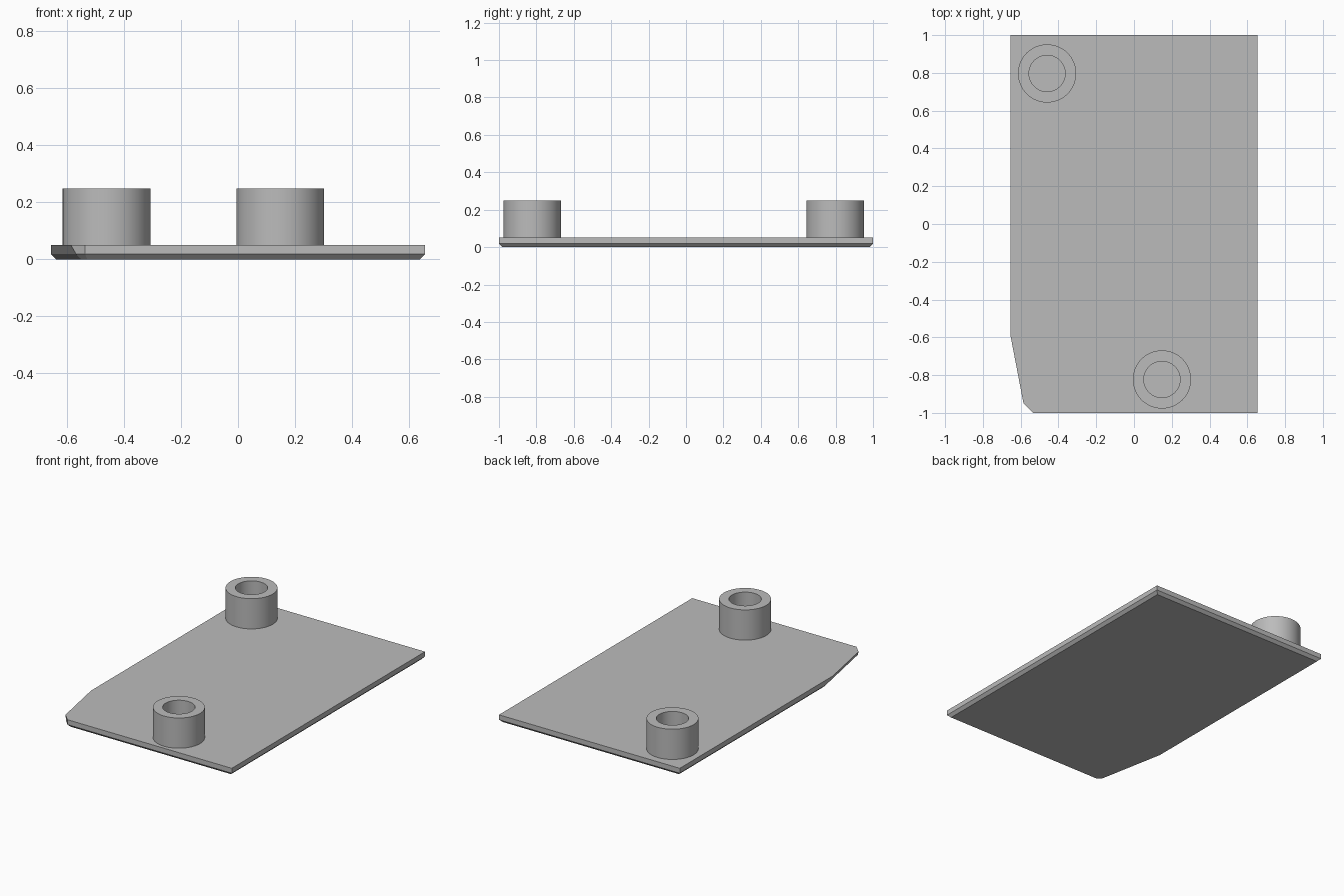
import bpy
import bmesh
import math

cube = bpy.data.objects.get("Cube")
if cube:
    bpy.data.objects.remove(cube, do_unlink=True)

grey = bpy.data.materials.new("light grey plastic")
grey.use_nodes = True
grey.diffuse_color = (0.5, 0.5, 0.5, 1)
grey.node_tree.nodes["Principled BSDF"].inputs["Base Color"].default_value = (0.5, 0.5, 0.5, 1)


def loft(name, rings, cap=True, location=(0, 0, 0)):
    """Join rings of points with quads; cap both ends or close onto the first ring."""
    bm = bmesh.new()
    loops = [[bm.verts.new(p) for p in ring] for ring in rings]
    count = len(loops[0])
    pairs = list(zip(loops, loops[1:]))
    if not cap:
        pairs.append((loops[-1], loops[0]))
    for low, high in pairs:
        for i in range(count):
            j = (i + 1) % count
            bm.faces.new((low[i], low[j], high[j], high[i]))
    if cap:
        bm.faces.new(loops[0])
        bm.faces.new(loops[-1])
    bmesh.ops.recalc_face_normals(bm, faces=bm.faces)
    mesh = bpy.data.meshes.new(name)
    bm.to_mesh(mesh)
    bm.free()
    mesh.materials.append(grey)
    obj = bpy.data.objects.new(name, mesh)
    obj.location = location
    bpy.context.collection.objects.link(obj)
    return obj


def circle(radius, z, sides=64):
    steps = [math.tau * i / sides for i in range(sides)]
    return [(radius * math.cos(a), radius * math.sin(a), z) for a in steps]


# Plate: chamfered underside, with a wider bevel along the cut corner
W, T, C = 0.655, 0.05, 0.018


def outline(inset, z, corner):
    x, y = W - inset, 1 - inset
    return [(px, py, z) for px, py in [(x, y), (-x, y)] + corner + [(x, -y)]]


loft("base_plate", [
    outline(C, 0, [(-0.637, -0.513), (-0.551, -0.959), (-0.528, -0.982)]),
    outline(0, C, [(-W, -0.51), (-0.567, -0.968), (-0.535, -1)]),
    outline(0, T, [(-W, -0.585), (-0.585, -0.95), (-0.535, -1)]),
])

# Hollow round bosses standing on the plate
OUTER, INNER, TOP = 0.154, 0.096, 0.248
for name, x, y in [("back_boss", -0.46, 0.797), ("front_boss", 0.148, -0.823)]:
    boss = loft(name, [circle(OUTER, T), circle(OUTER, TOP),
                       circle(INNER, TOP), circle(INNER, T)],
                cap=False, location=(x, y, 0))
    bpy.ops.object.select_all(action="DESELECT")
    boss.select_set(True)
    bpy.context.view_layer.objects.active = boss
    bpy.ops.object.shade_smooth_by_angle(angle=math.radians(30))
